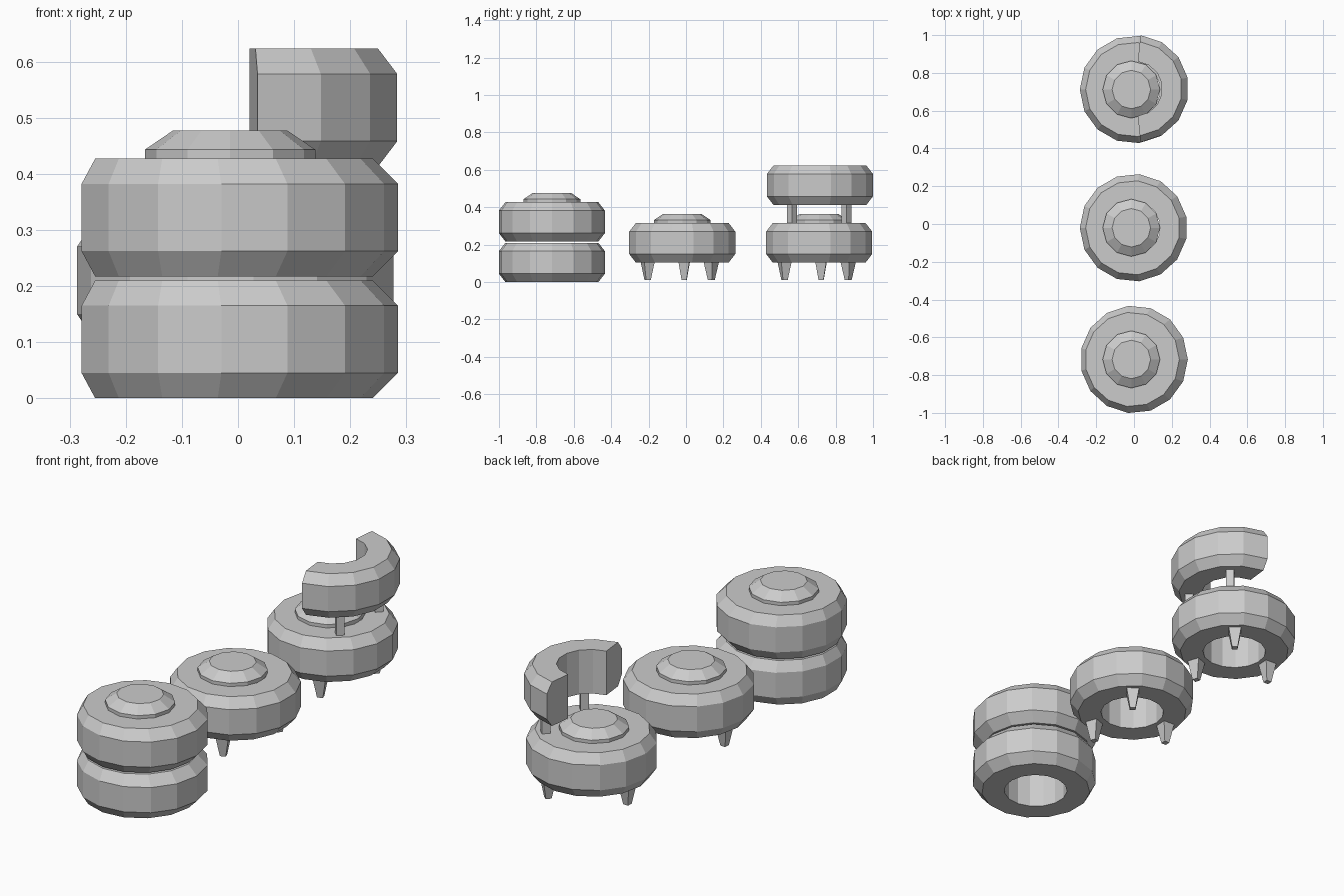
import bpy, bmesh
from math import radians, cos, sin, pi
from mathutils import Matrix

if "Cube" in bpy.data.objects:
    bpy.data.objects.remove(bpy.data.objects["Cube"])

SIDES = 15


def finish(bm, name):
    bmesh.ops.recalc_face_normals(bm, faces=bm.faces)
    me = bpy.data.meshes.new(name)
    bm.to_mesh(me)
    bm.free()
    ob = bpy.data.objects.new(name, me)
    bpy.context.collection.objects.link(ob)
    return ob


def tire(name, x, y, z, phase=0.0, shift=0.0, half=False):
    """Chamfered ring with a straight inner wall; half=True leaves a capped C."""
    # radius, height, sideways shift of that ring
    profile = [(0.145, 0, shift), (0.25, 0, shift), (0.285, 0.045, 0),
               (0.285, 0.165, 0), (0.25, 0.21, shift), (0.145, 0.21, shift)]
    count = 8 if half else SIDES
    bm = bmesh.new()
    rings = []
    for k in range(count):
        a = radians(phase + 24 * k)
        rings.append([bm.verts.new((x + s + r * cos(a), y + r * sin(a), z + h))
                      for r, h, s in profile])
    n = len(profile)
    for k in range(count - 1 if half else count):
        p, q = rings[k], rings[(k + 1) % count]
        for i in range(n):
            j = (i + 1) % n
            bm.faces.new((p[i], q[i], q[j], p[j]))
    if half:
        bm.faces.new(rings[0])
        bm.faces.new(rings[-1])
    return finish(bm, name)


def cushion(name, y, z):
    """Low padded disc with a wide sloping rim."""
    bm = bmesh.new()
    n = 12
    rings = []
    for r, h in [(0.152, -0.004), (0.152, 0.016), (0.102, 0.05)]:
        rings.append([bm.verts.new((-0.014 + r * cos(2 * pi * k / n),
                                    y + r * sin(2 * pi * k / n), z + h))
                      for k in range(n)])
    for p, q in zip(rings, rings[1:]):
        for k in range(n):
            j = (k + 1) % n
            bm.faces.new((p[k], p[j], q[j], q[k]))
    bm.faces.new(rings[0])
    bm.faces.new(rings[-1])
    return finish(bm, name)


def peg(name, y, radius, angle, z0, z1, w0, w1):
    """Square, optionally tapered peg aligned to the ring radius."""
    a = radians(angle)
    bm = bmesh.new()
    bmesh.ops.create_cone(bm, cap_ends=True, segments=4, radius1=w0 / 2 ** 0.5,
                          radius2=w1 / 2 ** 0.5, depth=z1 - z0,
                          matrix=Matrix.Translation((radius * cos(a), y + radius * sin(a), (z0 + z1) / 2))
                          @ Matrix.Rotation(a + pi / 4, 4, 'Z'))
    return finish(bm, name)


# Stool made of two stacked tires
Y1, Y2, Y3 = -0.717, -0.02, 0.712
tire("stacked_tire_lower", 0, Y1, 0, 0, -0.01)
tire("stacked_tire_upper", 0, Y1, 0.217, 0, -0.01)
cushion("stacked_seat_cushion", Y1, 0.427)

# Single-tire stool and chair, each on three tapered legs
for label, y in (("stool", Y2), ("chair", Y3)):
    tire(label + "_tire", -0.002, y, 0.105, 12, -0.004)
    cushion(label + "_seat_cushion", y, 0.315)
    for i, ang in enumerate((52, 177, -70)):
        peg(f"{label}_leg_{i + 1}", y, 0.197, ang, 0.01, 0.112, 0.026, 0.06)

# Half-tire backrest on two posts
tire("chair_backrest", 0.005, Y3 + 0.004, 0.413, -84, 0, half=True)
for side, ang in (("front", -46), ("rear", 46)):
    peg(f"backrest_post_{side}", Y3, 0.203, ang, 0.305, 0.425, 0.037, 0.037)
